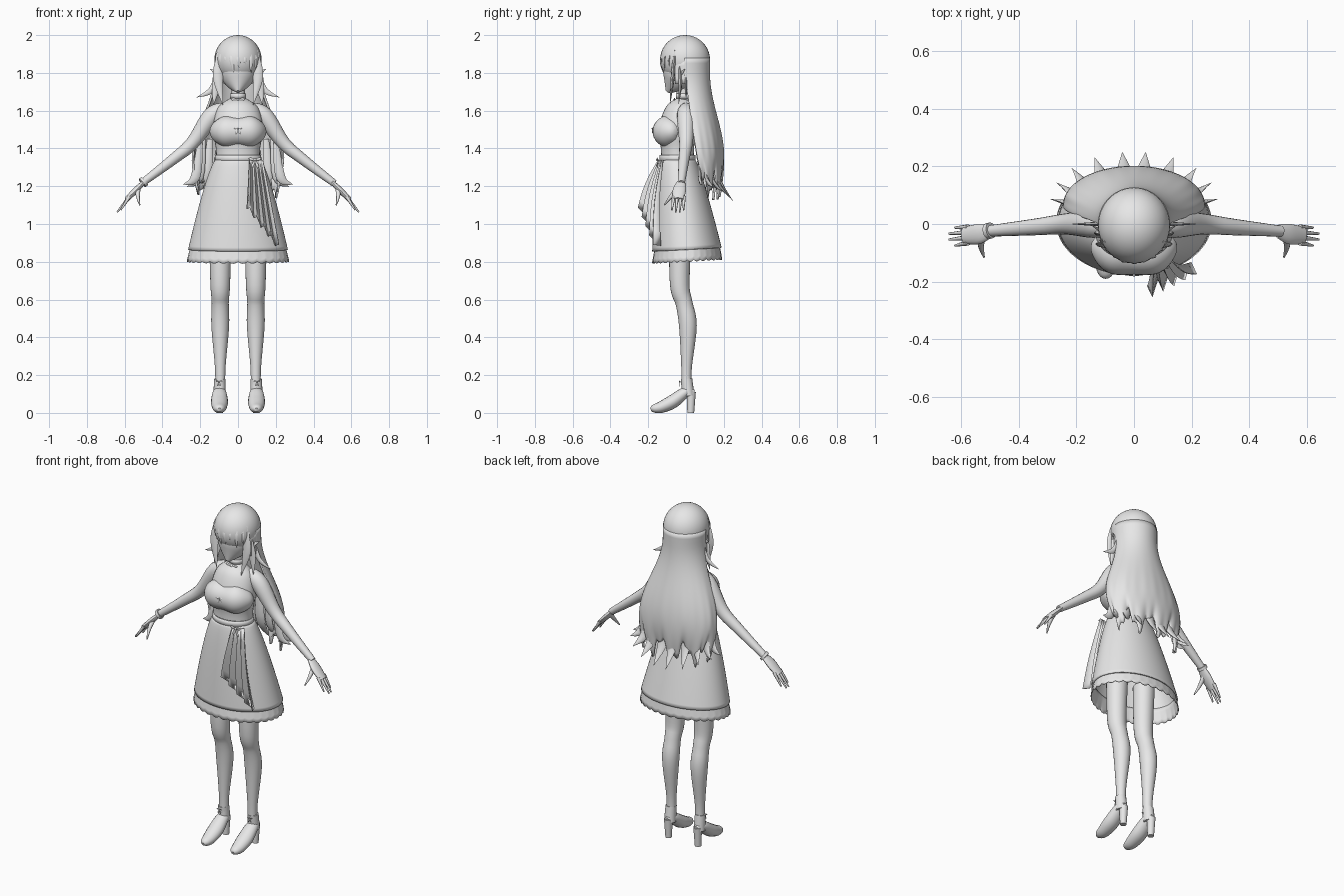
import bpy
import bmesh
from math import sin, cos, pi, radians
from mathutils import Vector

default_cube = bpy.data.objects.get("Cube")
if default_cube:
    bpy.data.objects.remove(default_cube)

colour = (0.8, 0.8, 0.8, 1)
grey = bpy.data.materials.new("plain grey")
grey.use_nodes = True
grey.diffuse_color = colour
grey.node_tree.nodes["Principled BSDF"].inputs["Base Color"].default_value = colour

parts = []
SIDES = {"left": 1, "right": -1}


def finish(name, bm, thickness=None):
    """Turn a bmesh into a named grey object, as a thick shell if asked."""
    bmesh.ops.recalc_face_normals(bm, faces=bm.faces)
    mesh = bpy.data.meshes.new(name)
    bm.to_mesh(mesh)
    bm.free()
    mesh.materials.append(grey)
    part = bpy.data.objects.new(name, mesh)
    bpy.context.collection.objects.link(part)
    parts.append(part)
    if thickness:
        part.modifiers.new("thickness", "SOLIDIFY").thickness = thickness


def bridge(bm, rows, closed):
    """Join neighbouring rows of vertices with quads."""
    for upper, lower in zip(rows, rows[1:]):
        count = len(upper)
        for i in range(count if closed else count - 1):
            j = (i + 1) % count
            bm.faces.new((upper[i], upper[j], lower[j], lower[i]))


def smooth_path(points, steps=5):
    """Catmull-Rom curve through the points."""
    points = [Vector(p) for p in points]
    padded = [points[0], *points, points[-1]]
    result = []
    for a, b, c, d in zip(padded, padded[1:], padded[2:], padded[3:]):
        for step in range(steps):
            t = step / steps
            bend = (a * 2 - b * 5 + c * 4 - d) * t + (b * 3 - a - c * 3 + d) * t * t
            result.append(b + ((c - a) + bend) * t / 2)
    return result + [points[-1]]


def sweep(name, points, side=1, across=(0, 1, 0), depth=1, segments=16):
    """Tube along (x, y, z, radius) points; depth stretches it along 'across'."""
    path = smooth_path(points)
    centres = [Vector((side * p[0], p[1], p[2])) for p in path]
    bm = bmesh.new()
    rows = []
    for i, centre in enumerate(centres):
        ahead = centres[min(i + 1, len(centres) - 1)]
        tangent = (ahead - centres[max(i - 1, 0)]).normalized()
        u = tangent.cross(Vector(across)).normalized() * path[i][3]
        v = u.cross(tangent) * depth
        angles = [2 * pi * k / segments for k in range(segments)]
        rows.append([bm.verts.new(centre + u * cos(a) + v * sin(a)) for a in angles])
    bridge(bm, rows, closed=True)
    bm.faces.new(rows[0])
    bm.faces.new(rows[-1])
    finish(name, bm)


def column(name, x, profile, side=1, **options):
    """Sweep of (y, z, radius) points in one upright plane."""
    sweep(name, [(x, *point) for point in profile], side, **options)


def shell(name, ring, spread=180, segments=96, edge=None, thickness=0.008, rows_count=24):
    """Shell around z: ring(v) gives height, centre y, x and y radius; edge(t, v) shifts z."""
    bm = bmesh.new()
    rows = []
    closed = spread == 180
    for i in range(rows_count + 1):
        v = i / rows_count
        z, middle, width, depth = ring(v)
        row = []
        for k in range(segments if closed else segments + 1):
            t = radians(spread) * (2 * k / segments - 1)
            shift = edge(t, v) if edge else 0
            row.append(bm.verts.new((width * sin(t), middle + depth * cos(t), z + shift)))
        rows.append(row)
    bridge(bm, rows, closed)
    finish(name, bm, thickness)


def ball(name, centre, size):
    bm = bmesh.new()
    bmesh.ops.create_uvsphere(bm, u_segments=32, v_segments=20, radius=1)
    for vert in bm.verts:
        vert.co = [c + s * q for c, s, q in zip(centre, size, vert.co)]
    finish(name, bm)


def lock(name, *path, side=1):
    """Flat pointed lock of hair, as wide as its length suggests."""
    path = [Vector(p) for p in path]
    width = 0.09 * sum((b - a).length for a, b in zip(path, path[1:]))
    taper = [width / 2] + [width] * (len(path) - 2) + [width * 0.03]
    sweep(name, [(*p, w) for p, w in zip(path, taper)], side, depth=0.4, segments=8)


def bow(name, centre, size):
    """Knot with two loops and two tails."""
    centre = Vector(centre)
    ball(name + "_knot", centre, [size / 3] * 3)
    for label, side in SIDES.items():
        for piece, reach in (("loop", Vector((1.5, 0, 0.3))), ("tail", Vector((0.8, 0, -2)))):
            reach.x *= side
            points = [centre, centre + reach * size * 0.7, centre + reach * size]
            radii = (size / 6, size / 3, size / 20)
            sweep(f"{name}_{label}_{piece}", [(*p, r) for p, r in zip(points, radii)],
                  depth=0.4, segments=8)


# Head and torso
column("face", 0, [(-0.1, 1.7, 0.01), (-0.055, 1.76, 0.078), (-0.02, 1.83, 0.1),
                   (0, 1.92, 0.1)], segments=32)
column("neck", 0, [(-0.01, 1.62, 0.038), (-0.015, 1.76, 0.036)])
column("torso", 0, [(-0.045, 1.32, 0.116), (-0.045, 1.4, 0.117), (-0.045, 1.5, 0.132),
                    (-0.02, 1.61, 0.11), (-0.01, 1.66, 0.05)], depth=0.75, segments=32)
sweep("bust", [(x, -0.1 + abs(x) ** 2 * 2.5, 1.49, r) for x, r in
               ((-0.138, 0.015), (-0.12, 0.05), (-0.065, 0.083), (0, 0.076),
                (0.065, 0.083), (0.12, 0.05), (0.138, 0.015))], segments=32)
shell("waistband", lambda v: (1.365 - 0.035 * v, -0.045, 0.121, 0.095), rows_count=2)
shell("collar", lambda v: (1.69 - 0.025 * v, -0.012, 0.042, 0.042), rows_count=2)
bow("neck_bow", (0, -0.06, 1.655), 0.025)
bow("bust_bow", (0, -0.178, 1.505), 0.014)


# Skirt with a scalloped trim; the hem dips at the front
def skirt_ring(v):
    flare = v ** 0.75
    return 1.345 - 0.48 * v, 0.05 * (v - 0.9), 0.117 + 0.147 * flare, 0.092 + 0.092 * flare


def scallop(t, v):
    return 0.01 * cos(t) - 0.01 * v * abs(sin(16 * t))


shell("skirt", skirt_ring, edge=lambda t, v: 0.01 * v * cos(t))
shell("skirt_trim", lambda v: (0.89 - 0.08 * v, 0.006, 0.25 + 0.02 * v, 0.17 + 0.015 * v),
      edge=scallop, segments=192, thickness=0.004, rows_count=4)

# Pleated sash hanging from the left of the waist
bm = bmesh.new()
rows = []
pleats = 10
for step in range(7):
    drop = step / 6
    row = []
    for i in range(pleats):
        u, fold = i / (pleats - 1), i % 2
        top = Vector((0.06 + 0.07 * u, -0.14 + 0.02 * u - 0.01 * fold, 1.34))
        hem = Vector((0.045 + 0.17 * u, -0.215 + 0.09 * u - 0.05 * fold, 1.08 - 0.22 * u + 0.03 * fold))
        point = top.lerp(hem, drop)
        point.y -= 0.015 * sin(pi * drop)
        row.append(bm.verts.new(point))
    rows.append(row)
bridge(bm, rows, closed=False)
finish("sash", bm, thickness=0.004)
bow("sash_bow", (0.09, -0.152, 1.34), 0.022)


# Long hair swells below the shoulders and ends in a ragged edge
def back_hair_ring(v):
    z = 1.88 - 0.68 * v
    fall = max(0, (1.8 - z) / 0.6)
    swell = sin(pi * fall / 1.5) ** 2
    return z, 0.09 * fall, 0.125 + 0.12 * swell, 0.127 + 0.075 * swell - 0.09 * fall


def ragged(t, v):
    return 0.05 * v ** 5 * (sin(9 * t) + sin(23 * t) / 2)


ball("hair_crown", (0, -0.005, 1.87), (0.125, 0.132, 0.13))
shell("hair_sides", lambda v: (1.87 - 0.13 * v, 0, 0.124, 0.125), spread=118, rows_count=4)
shell("hair_back", back_hair_ring, spread=94, edge=ragged, thickness=0.012)

# Fringe
for i in range(9):
    angle = radians(16 * (i - 4))
    s, c = sin(angle), -cos(angle)
    lock(f"fringe_lock_{i + 1}", (0.08 * s, 0.09 * c, 1.95), (0.118 * s, 0.132 * c, 1.88),
         (0.115 * s + 0.01, 0.13 * c, 1.8 + 0.02 * (i % 3)))

for label, side in SIDES.items():
    # Locks framing the face, and curls fanned round the ends of the hair
    lock(f"{label}_cheek_lock", (0.09, -0.06, 1.92), (0.107, -0.07, 1.78),
         (0.08, -0.085, 1.63), side=side)
    lock(f"{label}_temple_lock", (0.09, -0.04, 1.9), (0.113, -0.03, 1.75),
         (0.13, -0.04, 1.63), side=side)
    lock(f"{label}_shoulder_lock", (0.11, 0, 1.8), (0.14, 0, 1.71), (0.22, 0, 1.67), side=side)
    for i in range(5):
        angle = radians(8 + 20 * i)
        s, c = sin(angle), cos(angle)
        lock(f"{label}_curl_{i + 1}", (0.2 * s, 0.07 + 0.09 * c, 1.45),
             (0.225 * s, 0.07 + 0.1 * c, 1.25), (0.29 * s, 0.08 + 0.17 * c, 1.12 + 0.09 * s * s),
             side=side)

    # Ear
    sweep(f"{label}_ear", [(0.1, -0.03, 1.79, 0.018), (0.147, -0.005, 1.82, 0.001)],
          side, depth=0.5, segments=8)

    # Arm and hand
    sweep(f"{label}_arm", [(0.07, 0, 1.61, 0.035), (0.14, 0, 1.57, 0.048), (0.24, 0, 1.43, 0.036),
                           (0.34, -0.01, 1.345, 0.029), (0.51, -0.025, 1.215, 0.019)], side)
    sweep(f"{label}_palm", [(0.5, -0.025, 1.22, 0.011), (0.54, -0.035, 1.18, 0.016),
                            (0.59, -0.04, 1.13, 0.013)], side, depth=2.2)
    for i, finger in enumerate(("index", "middle", "ring", "little")):
        y = -0.065 + 0.018 * i
        short = (i - 1.5) ** 2
        sweep(f"{label}_{finger}_finger", [(0.575, y, 1.145, 0.01),
              (0.643 - 0.01 * short, y * 1.15, 1.061 + 0.006 * short, 0.004)], side, segments=8)
    sweep(f"{label}_thumb", [(0.53, -0.045, 1.185, 0.014), (0.53, -0.08, 1.145, 0.01),
                             (0.52, -0.115, 1.1, 0.003)], side, segments=8)

    # Leg and heeled boot
    column(f"{label}_leg", 0.094, [(-0.03, 0.95, 0.06), (-0.033, 0.68, 0.052), (-0.01, 0.58, 0.045),
           (0.01, 0.46, 0.047), (0.003, 0.24, 0.028), (0.003, 0.12, 0.027)], side, segments=24)
    column(f"{label}_boot_cuff", 0.097, [(0.003, 0.18, 0.03), (0.012, 0.09, 0.033)], side)
    column(f"{label}_shoe", 0.098, [(0.045, 0.11, 0.012), (0, 0.11, 0.028), (-0.07, 0.06, 0.036),
           (-0.13, 0.031, 0.031), (-0.17, 0.022, 0.022), (-0.186, 0.016, 0.01)],
           side, across=(1, 0, 0), depth=1.25)
    column(f"{label}_heel", 0.097, [(0.028, 0.11, 0.024), (0.025, 0, 0.018)], side)
    bow(f"{label}_boot_bow", (side * 0.1, -0.033, 0.165), 0.012)

# Bracelet on the right wrist
sweep("bracelet", [(0.495, -0.022, 1.227, 0.028), (0.507, -0.025, 1.217, 0.028)], SIDES["right"])

for part in parts:
    part.select_set(True)
bpy.context.view_layer.objects.active = parts[0]
bpy.ops.object.shade_smooth_by_angle(angle=radians(45))
